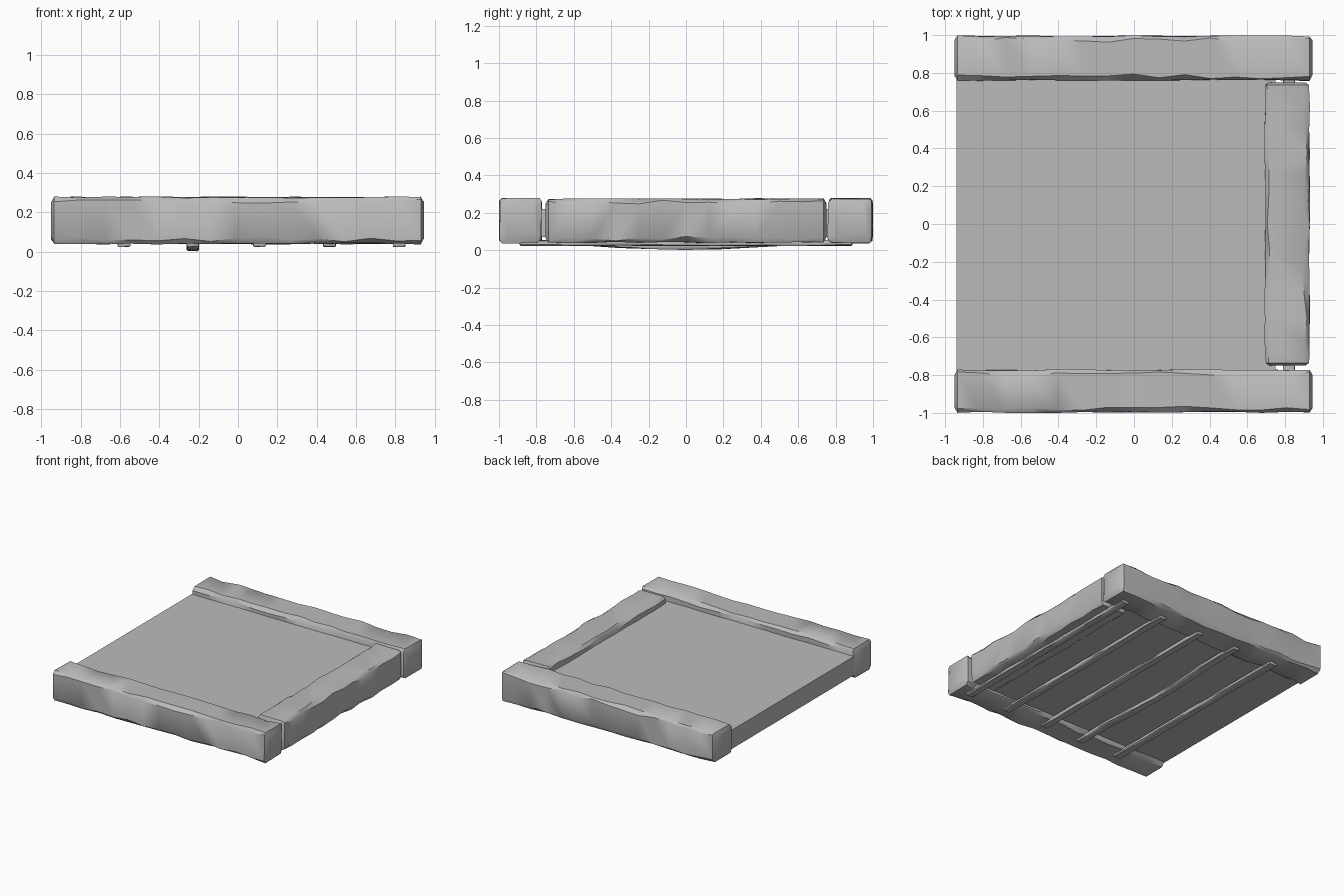
import bpy, bmesh, math, random
from mathutils import Vector

random.seed(7)
cube = bpy.data.objects.get("Cube")
if cube:
    bpy.data.objects.remove(cube, do_unlink=True)

grey = bpy.data.materials.new("plain_grey")
grey.use_nodes = True
colour = (0.5, 0.5, 0.5, 1)
grey.diffuse_color = colour
grey.node_tree.nodes["Principled BSDF"].inputs["Base Color"].default_value = colour


def finish(name, bm, angle=None):
    bmesh.ops.recalc_face_normals(bm, faces=bm.faces)
    mesh = bpy.data.meshes.new(name)
    bm.to_mesh(mesh)
    bm.free()
    mesh.materials.append(grey)
    obj = bpy.data.objects.new(name, mesh)
    bpy.context.collection.objects.link(obj)
    if angle:
        bpy.ops.object.select_all(action='DESELECT')
        obj.select_set(True)
        bpy.context.view_layer.objects.active = obj
        bpy.ops.object.shade_smooth_by_angle(angle=math.radians(angle))
    return obj


def hewn_bar(name, low, high, axis, steps, chamfer, rough, sag=None):
    """Rough timber: chamfered rings lofted along the x or y axis."""
    low, high = Vector(low), Vector(high)
    across = 1 - axis
    mid, half = (low + high) / 2, (high - low) / 2
    # end rings are drawn in to round the butt ends
    stations = [(0, chamfer), (chamfer * 0.6, 0)]
    stations += [(2 * half[axis] * i / steps, 0) for i in range(1, steps)]
    stations += [(2 * half[axis] - chamfer * 0.6, 0), (2 * half[axis], chamfer)]
    bm = bmesh.new()
    rings = []
    for along, inset in stations:
        w, h = half[across] - inset, half[2] - inset
        ring = []
        for sx, sz in ((1, 1), (-1, 1), (-1, -1), (1, -1)):
            c = chamfer * random.uniform(0.4, 1.3)
            d = chamfer * random.uniform(0.4, 1.3)
            pair = [(w, h - c), (w - d, h)]
            if sx * sz < 0:
                pair.reverse()
            for u, v in pair:
                p = Vector()
                p[axis] = low[axis] + along
                p[across] = mid[across] + sx * (u - random.uniform(0, rough))
                p.z = mid.z + sz * (v - random.uniform(0, rough))
                if sag:
                    p.z -= sag(p[axis])
                ring.append(bm.verts.new(p))
        rings.append(ring)
    for a, b in zip(rings, rings[1:]):
        for i in range(8):
            j = (i + 1) % 8
            bm.faces.new((a[i], a[j], b[j], b[i]))
    bm.faces.new(rings[0])
    bm.faces.new(rings[-1])
    return finish(name, bm, 40)


# Timber frame on three sides
hewn_bar("front_beam", (-0.95, -1.0, 0.035), (0.945, -0.768, 0.28), 0, 14, 0.026, 0.008)
hewn_bar("back_beam", (-0.95, 0.757, 0.035), (0.945, 1.0, 0.28), 0, 14, 0.026, 0.008)
hewn_bar("side_beam", (0.69, -0.75, 0.037), (0.932, 0.75, 0.278), 1, 12, 0.024, 0.008)

# Flat slab filling the frame, open on the right
bm = bmesh.new()
bmesh.ops.create_cube(bm, size=1)
for v in bm.verts:
    v.co = (-0.94 if v.co.x < 0 else 0.75,
            math.copysign(0.85, v.co.y),
            0.07 if v.co.z < 0 else 0.22)
finish("slab", bm)

# Thin battens underneath, one bowed downwards
def bow(y):
    return 0.022 * max(0, math.cos(y * 3))

for i, x in enumerate((-0.58, -0.23, 0.11, 0.465, 0.82)):
    hewn_bar(f"batten_{i + 1}", (x - 0.033, -0.89, 0.022), (x + 0.033, 0.89, 0.055),
             1, 10, 0.008, 0.004, bow if i == 1 else None)
